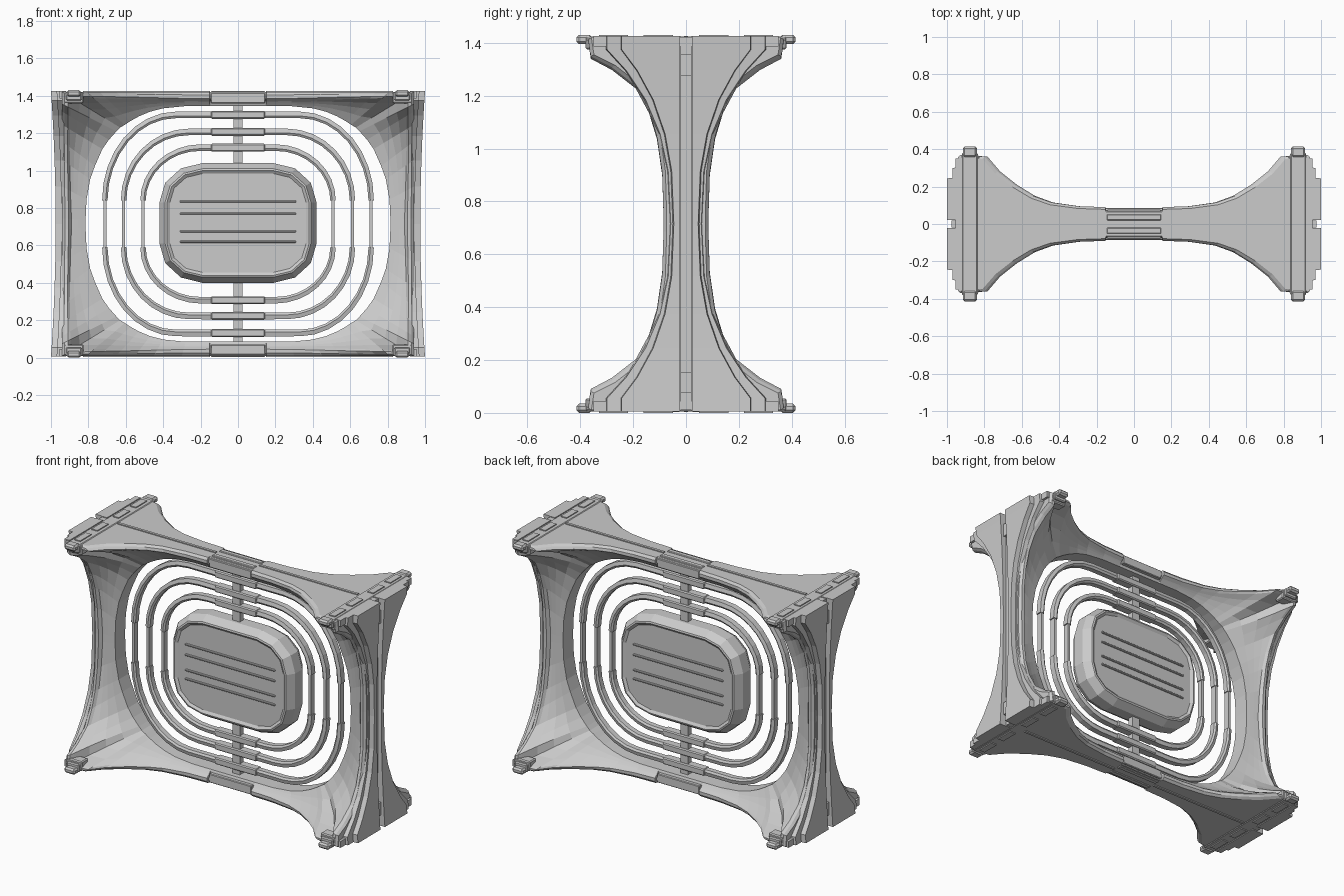
import bpy, bmesh, math
from mathutils import Vector

if "Cube" in bpy.data.objects:
    bpy.data.objects.remove(bpy.data.objects["Cube"])

CZ = 0.715  # height of the model's centre


def finish(bm, name):
    bmesh.ops.recalc_face_normals(bm, faces=bm.faces)
    me = bpy.data.meshes.new(name)
    bm.to_mesh(me)
    bm.free()
    ob = bpy.data.objects.new(name, me)
    bpy.context.collection.objects.link(ob)
    return ob


def loft(name, strips, closed=False):
    """Skin a list of equal-length point loops (x, y, z from centre)."""
    bm = bmesh.new()
    rows = [[bm.verts.new((x, y, z + CZ)) for x, y, z in s] for s in strips]
    n, m = len(rows), len(rows[0])
    for i in range(n if closed else n - 1):
        a, b = rows[i], rows[(i + 1) % n]
        for j in range(m):
            k = (j + 1) % m
            bm.faces.new((a[j], a[k], b[k], b[j]))
    if not closed:
        bm.faces.new(rows[0])
        bm.faces.new(rows[-1])
    return finish(bm, name)


def boxes(name, ranges, mirror="", bevel=0.0):
    """Boxes (x0,x1,y0,y1,z0,z1 from centre), copied over the given axes."""
    bm = bmesh.new()
    for r in ranges:
        for sx in ((1, -1) if "x" in mirror else (1,)):
            for sy in ((1, -1) if "y" in mirror else (1,)):
                for sz in ((1, -1) if "z" in mirror else (1,)):
                    vs = bmesh.ops.create_cube(bm, size=1)["verts"]
                    for v in vs:
                        x, y, z = (r[2*i] if v.co[i] < 0 else r[2*i+1] for i in range(3))
                        v.co = (sx * x, sy * y, sz * z + CZ)
    bmesh.ops.recalc_face_normals(bm, faces=bm.faces)
    if bevel:
        bmesh.ops.bevel(bm, geom=bm.edges[:], offset=bevel, segments=1, affect='EDGES')
    return finish(bm, name)


def rounded(a, b, cx, cz, seg):
    """Quarter of a rounded rectangle, top corner to side."""
    return [(cx + (a - cx) * math.sin(t), cz + (b - cz) * math.cos(t))
            for t in (math.pi / 2 * i / seg for i in range(seg + 1))]


def around(q):
    """Mirror quarter outline to a full loop (corners not on the axes)."""
    return (q + [(x, -z) for x, z in reversed(q)]
            + [(-x, -z) for x, z in q] + [(-x, z) for x, z in reversed(q)])


# Flared outer frame: outer x, outer z, half depth, opening x, opening z
quarter = [
    (.15, .705, .075, .15, .63), (.152, .705, .09, .152, .63),
    (.30, .705, .095, .28, .63), (.45, .705, .115, .40, .618),
    (.55, .705, .15, .47, .60), (.65, .705, .21, .53, .575),
    (.74, .705, .28, .575, .55), (.81, .705, .36, .605, .53),
    (.94, .705, .37, .63, .515), (.94, .64, .36, .65, .495),
    (.94, .60, .28, .69, .45), (.94, .53, .19, .725, .40),
    (.94, .44, .14, .765, .31), (.94, .34, .11, .79, .24),
    (.94, .20, .09, .81, .13), (.94, .03, .085, .815, .02)]


def frame_section(p, sx, sz):
    ox, oz, d, ix, iz = p
    L = math.hypot(ox - ix, oz - iz)
    e = .05
    f3 = .05 / L
    half = [(0, d - .012), (.015 / L, d), (.035 / L, d), (f3, d - .02)]
    p0, p2 = Vector((f3, d - .02)), Vector((1, e))
    p1 = Vector((f3 + .33 * (1 - f3), e + .33 * (d - e)))
    for i in range(1, 5):
        t = i / 4
        half.append(tuple(p0 * (1 - t) ** 2 + p1 * 2 * t * (1 - t) + p2 * t * t))
    pts = [(f, -y) for f, y in half] + [(f, y) for f, y in reversed(half)]
    return [(sx * (ox + (ix - ox) * f), y, sz * (oz + (iz - oz) * f)) for f, y in pts]


secs = []
for sx, sz, rev in ((1, 1, 0), (1, -1, 1), (-1, -1, 0), (-1, 1, 1)):
    secs += [frame_section(p, sx, sz) for p in (quarter[::-1] if rev else quarter)]
loft("flared_frame", secs, closed=True)

# Curved plates on the outer sides, in two layers
profile = [(.71, .25), (.66, .25), (.58, .19), (.47, .13), (.34, .085), (.20, .06), (0, .052)]
profile += [(-z, w) for z, w in profile[-2::-1]]
for sx in (1, -1):
    for sy in (1, -1):
        for label, grow, cut in (("outer", 1.0, 0.0), ("inner", 1.22, .03)):
            rows = []
            for z, w in profile:
                xo = .975 - cut + .025 * (z / .71) ** 2
                y = w * grow
                rows.append([(sx * x, sy * yy, z) for x, yy in
                             ((.93, .022), (xo, .022), (xo, y - .006), (.93, y))])
            loft("side_plate_" + label, rows)
boxes("side_spine", [(.93, .955, -.02, .02, -.705, .705)], "x")
boxes("side_spine_block", [(.93, .975, -.02, .02, .56, .64)], "xz")

# Corner rails with end blocks, knobs and pads
boxes("corner_rail", [(.835, .92, -.38, .38, .66, .709)], "xz", .006)
boxes("corner_end_block", [(.825, .93, .30, .365, .645, .705)], "xyz", .006)
boxes("corner_knob", [(.84, .915, .355, .415, .68, .715)], "xyz", .010)
boxes("rail_pad", [(.86, .90, .22, .33, .70, .715), (.86, .90, .05, .16, .70, .715)], "xyz")
boxes("edge_strip", [(.92, .955, .02, .35, .67, .71)], "xyz")

# Seam ridges and middle clips on top and bottom
boxes("seam_ridge", [(.15, .83, -.008, .008, .69, .711)], "xz")
boxes("frame_clip", [(-.145, .145, -.078, .078, .645, .70),
                     (-.145, .145, .02, .052, .69, .711)], "yz", .004)

# Concentric guard rings: half width, half height, corner centre x
for a, b, cx in ((.712, .583, .33), (.612, .492, .26), (.508, .408, .20)):
    q = [(.10, b)] + rounded(a, b, cx, .125, 8)
    for sx in (1, -1):
        for sz in (1, -1):
            rows = []
            for i, (x, z) in enumerate(q):
                p0, p1 = Vector(q[max(i - 1, 0)]), Vector(q[min(i + 1, len(q) - 1)])
                t = (p1 - p0).normalized()
                n = Vector((-t.y, t.x))
                r = .018 - .004 * i / len(q)
                rows.append([(sx * (x + n.x * k), y, sz * (z + n.y * k)) for k, y in
                             ((-r, -.016), (-r, .016), (-r * .3, .024), (r, .018),
                              (r, -.018), (-r * .3, -.024))])
            loft("guard_ring_arc", rows)
    boxes("guard_ring_side", [(a - .008, a + .008, -.018, .018, -.13, .13)], "x")
    boxes("guard_ring_clip", [(-.145, .145, -.028, .028, b - .021, b + .021)], "z", .006)

# Upright rod holding the rings and the hub
boxes("support_rod", [(-.025, .025, -.018, .018, .28, .66)], "z")

# Central hub with bevelled rim and recessed face
rows = []
for y, o in ((-.074, .056), (-.085, .04), (-.082, .03), (-.035, 0),
             (.035, 0), (.082, .03), (.085, .04), (.074, .056)):
    loop = around(rounded(.42 - o, .32 - o, .19, .11, 3))
    rows.append([(x, y, z + .005) for x, z in loop])
loft("central_hub", rows)
boxes("hub_ridge", [(-.31, .31, .06, .082, z - .006, z + .006)
                    for z in (.12, .055, -.04, -.095)], "y", .003)
